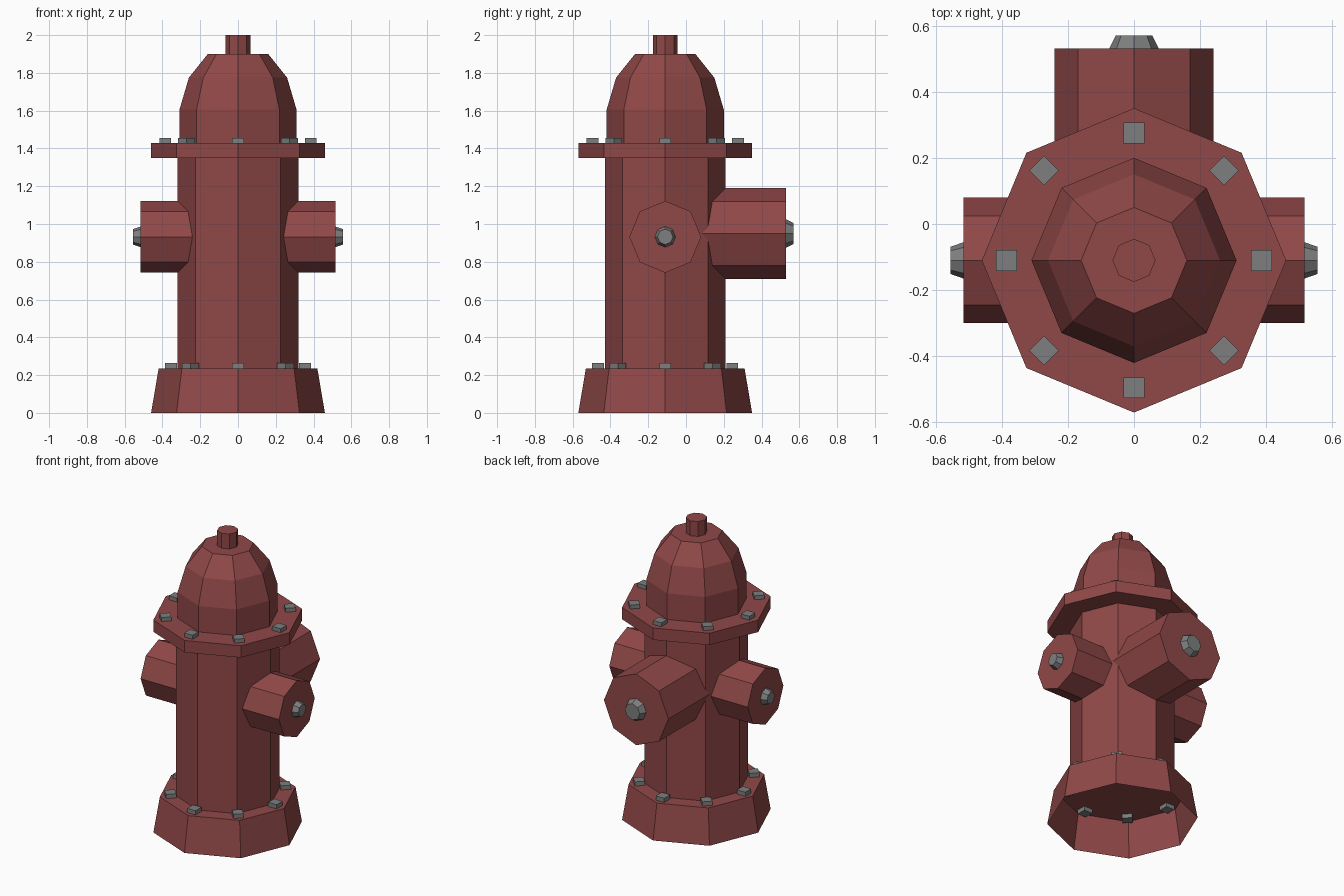
import bpy, bmesh, math
from mathutils import Matrix, Vector

if "Cube" in bpy.data.objects:
    bpy.data.objects.remove(bpy.data.objects["Cube"])

CY = -0.11  # y of the vertical axis


def material(name, rgb):
    m = bpy.data.materials.new(name)
    m.diffuse_color = (*rgb, 1)
    m.use_nodes = True
    m.node_tree.nodes["Principled BSDF"].inputs["Base Color"].default_value = m.diffuse_color
    return m


RED = material("faded_red_paint", (0.28, 0.064, 0.064))
GREY = material("grey_metal", (0.205, 0.21, 0.208))


def finish(bm, name, mat):
    bmesh.ops.recalc_face_normals(bm, faces=bm.faces[:])
    me = bpy.data.meshes.new(name)
    bm.to_mesh(me)
    bm.free()
    me.materials.append(mat)
    ob = bpy.data.objects.new(name, me)
    bpy.context.collection.objects.link(ob)
    return ob


def lathe(name, profile, mat, origin=(0, CY, 0), axis=(0, 0, 1), cap_start=True):
    """Eight-sided turned part; profile is (radius, height along axis)."""
    bm = bmesh.new()
    rot = Vector((0, 0, 1)).rotation_difference(Vector(axis)).to_matrix().to_4x4()
    M = Matrix.Translation(origin) @ rot
    rings = []
    for r, h in profile:
        rings.append([bm.verts.new(M @ Vector((r * math.cos(i * math.pi / 4),
                                               r * math.sin(i * math.pi / 4), h)))
                      for i in range(8)])
    for a, b in zip(rings, rings[1:]):
        for i in range(8):
            j = (i + 1) % 8
            bm.faces.new((a[i], a[j], b[j], b[i]))
    if cap_start:
        bm.faces.new(rings[0][::-1])
    bm.faces.new(rings[-1])
    return finish(bm, name, mat)


def bolt_ring(name, radius, z):
    """Eight square bolts turned to face outward."""
    bm = bmesh.new()
    for i in range(8):
        M = (Matrix.Translation((0, CY, z)) @ Matrix.Rotation(i * math.pi / 4, 4, 'Z')
             @ Matrix.Translation((radius, 0, 0)) @ Matrix.Diagonal((0.063, 0.063, 0.056, 1)))
        bmesh.ops.create_cube(bm, size=1, matrix=M)
    return finish(bm, name, GREY)


# Hollow base, body, flange and domed cap
lathe("base", [(0.46, 0), (0.42, 0.236)], RED, cap_start=False)
lathe("body", [(0.32, 0.232), (0.32, 1.36)], RED)
lathe("flange", [(0.46, 1.35), (0.46, 1.43)], RED)
lathe("dome", [(0.31, 1.42), (0.31, 1.605), (0.26, 1.775), (0.16, 1.90)], RED)
lathe("top_stem", [(0.065, 1.88), (0.065, 2.0)], RED)

# Bolts on the base and the flange
bolt_ring("base_bolts", 0.355, 0.236)
bolt_ring("flange_bolts", 0.385, 1.428)

# Side outlets with nuts
for side, s in (("left", -1), ("right", 1)):
    lathe(side + "_outlet", [(0.19, 0.12), (0.19, 0.515)], RED, (0, CY, 0.932), (s, 0, 0))
    lathe(side + "_nut", [(0.055, 0.50), (0.055, 0.515), (0.041, 0.555)], GREY,
          (0, CY, 0.932), (s, 0, 0))

# Large rear outlet with nut
lathe("rear_outlet", [(0.24, 0), (0.24, 0.53)], RED, (0, 0, 0.95), (0, 1, 0))
lathe("rear_nut", [(0.075, 0.51), (0.075, 0.53), (0.055, 0.57)], GREY, (0, 0, 0.95), (0, 1, 0))
